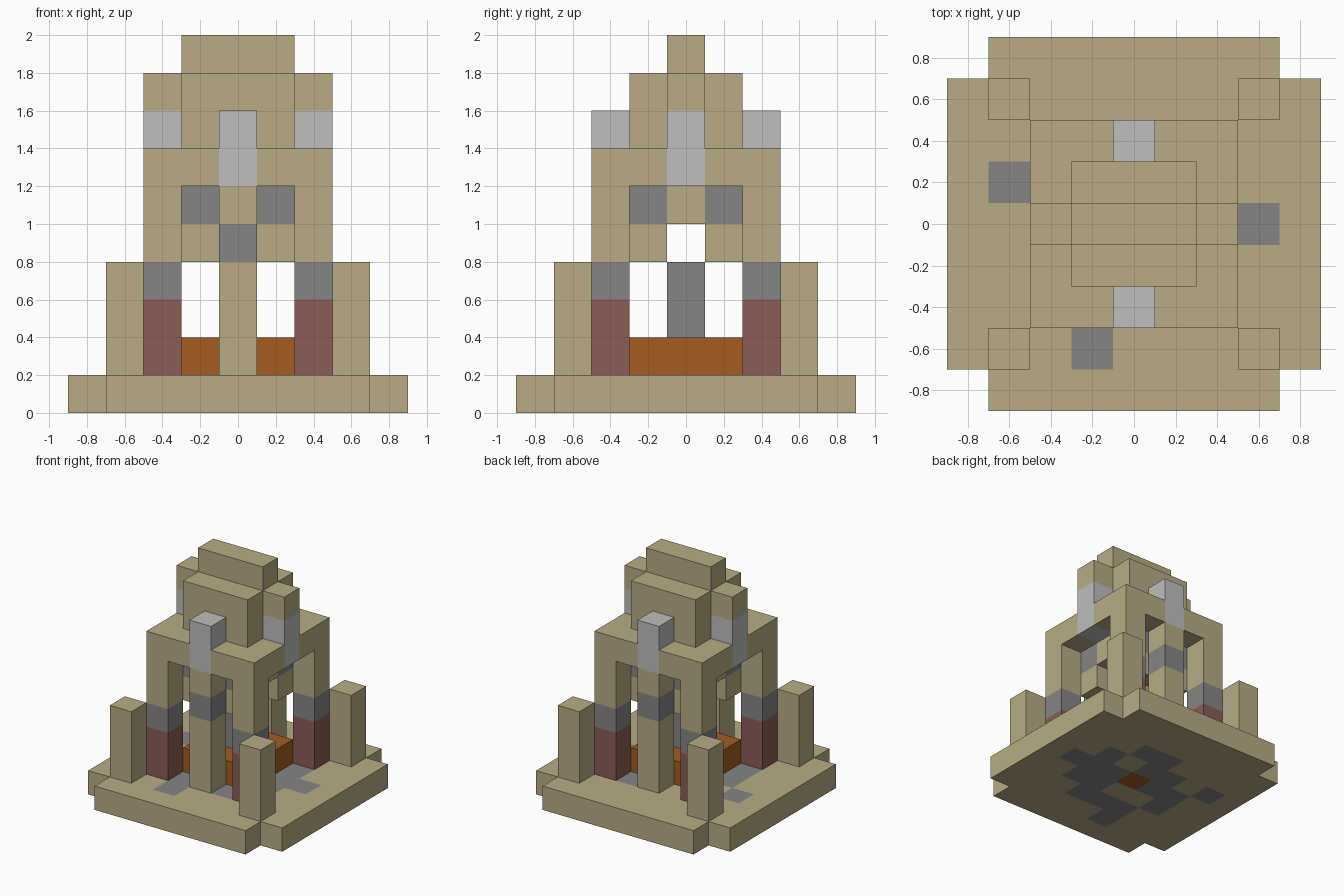
import bpy, bmesh

if "Cube" in bpy.data.objects:
    bpy.data.objects.remove(bpy.data.objects["Cube"])

U = 0.2  # block size


def material(name, rgb):
    m = bpy.data.materials.new(name)
    m.diffuse_color = (*rgb, 1)
    m.use_nodes = True
    m.node_tree.nodes["Principled BSDF"].inputs["Base Color"].default_value = m.diffuse_color
    return m


SAND = material("sandstone", (0.479, 0.413, 0.235))
GREY = material("stone_grey", (0.235, 0.235, 0.240))
LIGHT = material("light_grey", (0.51, 0.52, 0.515))
BRICK = material("brick_red", (0.258, 0.107, 0.089))
ORANGE = material("ember_orange", (0.376, 0.107, 0.015))


def box(name, x, y, z0, z1, mat, w=U, d=U):
    """Block centred on x, y with width w, depth d, from z0 to z1."""
    bm = bmesh.new()
    bmesh.ops.create_cube(bm, size=1)
    for v in bm.verts:
        v.co = (x + v.co.x * w, y + v.co.y * d, (z0 + z1) / 2 + v.co.z * (z1 - z0))
    me = bpy.data.meshes.new(name)
    bm.to_mesh(me)
    bm.free()
    me.materials.append(mat)
    ob = bpy.data.objects.new(name, me)
    bpy.context.collection.objects.link(ob)
    return ob


def column(name, x, y, z, bands):
    """Stack of coloured bands; bands = (top height, material)."""
    for top, mat in bands:
        box(name, x, y, z, top, mat)
        z = top


# Base: grid of blocks without its corners, some blocks stone, the middle glowing
stones = {(3, 0), (2, 0), (1, 0), (2, 1), (1, 2), (0, 2), (0, 1), (-1, 1), (-1, 0),
          (-2, -1), (-2, 0), (-1, -2), (-1, -3), (0, -2), (1, -2), (1, -1), (2, -1), (-3, 1)}
bm = bmesh.new()
bmesh.ops.create_grid(bm, x_segments=9, y_segments=9, size=0.9)
cell = lambda f: (round(f.calc_center_median().x / U), round(f.calc_center_median().y / U))
corners = [f for f in bm.faces if all(abs(c) == 4 for c in cell(f))]
bmesh.ops.delete(bm, geom=corners, context='FACES')
for f in bm.faces:
    f.material_index = 2 if cell(f) == (0, 0) else 1 if cell(f) in stones else 0
top = bmesh.ops.extrude_face_region(bm, geom=bm.faces[:], use_keep_orig=True)["geom"]
bmesh.ops.translate(bm, vec=(0, 0, U), verts=[g for g in top if isinstance(g, bmesh.types.BMVert)])
bmesh.ops.recalc_face_normals(bm, faces=bm.faces[:])
for f in bm.faces:
    if abs(f.normal.z) < 0.5:
        f.material_index = 0
mesh = bpy.data.meshes.new("base")
bm.to_mesh(mesh)
bm.free()
for m in (SAND, GREY, ORANGE):
    mesh.materials.append(m)
bpy.context.collection.objects.link(bpy.data.objects.new("base", mesh))

for sx in (-1, 1):
    for sy in (-1, 1):
        # Short outer posts and banded corner pillars
        box("outer_post", 0.6 * sx, 0.6 * sy, 0.2, 0.8, SAND)
        column("corner_pillar", 0.4 * sx, 0.4 * sy, 0.2,
               [(0.6, BRICK), (0.8, GREY), (1.4, SAND)])
        # Lintels between the pillars
        box("lintel_front_back", 0.2 * sx, 0.4 * sy, 1.2, 1.4, SAND)
        box("lintel_side", 0.4 * sx, 0.2 * sy, 1.2, 1.4, SAND)
        # Blocks hanging under the ceiling
        column("hanging_block", 0.2 * sx, 0.2 * sy, 0.8, [(1.0, SAND), (1.2, GREY)])
    # Middle pillars on the front and back
    column("middle_pillar", 0, 0.4 * sx, 0.2,
           [(0.8, SAND), (1.0, GREY), (1.2, SAND), (1.6, LIGHT)])
    # Upper columns on the sides
    column("side_column", 0.4 * sx, 0, 1.2, [(1.6, LIGHT), (1.8, SAND)])
    # Ceiling arms
    box("ceiling_arm", 0, 0.2 * sx, 1.0, 1.2, SAND)

# Ceiling beam, crown and roof ridge
box("ceiling_beam", 0, 0, 1.0, 1.2, SAND, w=0.6)
box("crown", 0, 0, 1.2, 1.8, SAND, w=0.6, d=0.6)
box("roof_ridge", 0, 0, 1.8, 2.0, SAND, w=0.6)

# Glowing hearth with a stone core
box("hearth", 0, 0, 0.2, 0.4, ORANGE, w=0.6, d=0.6)
box("hearth_core", 0, 0, 0.4, 0.8, GREY)
